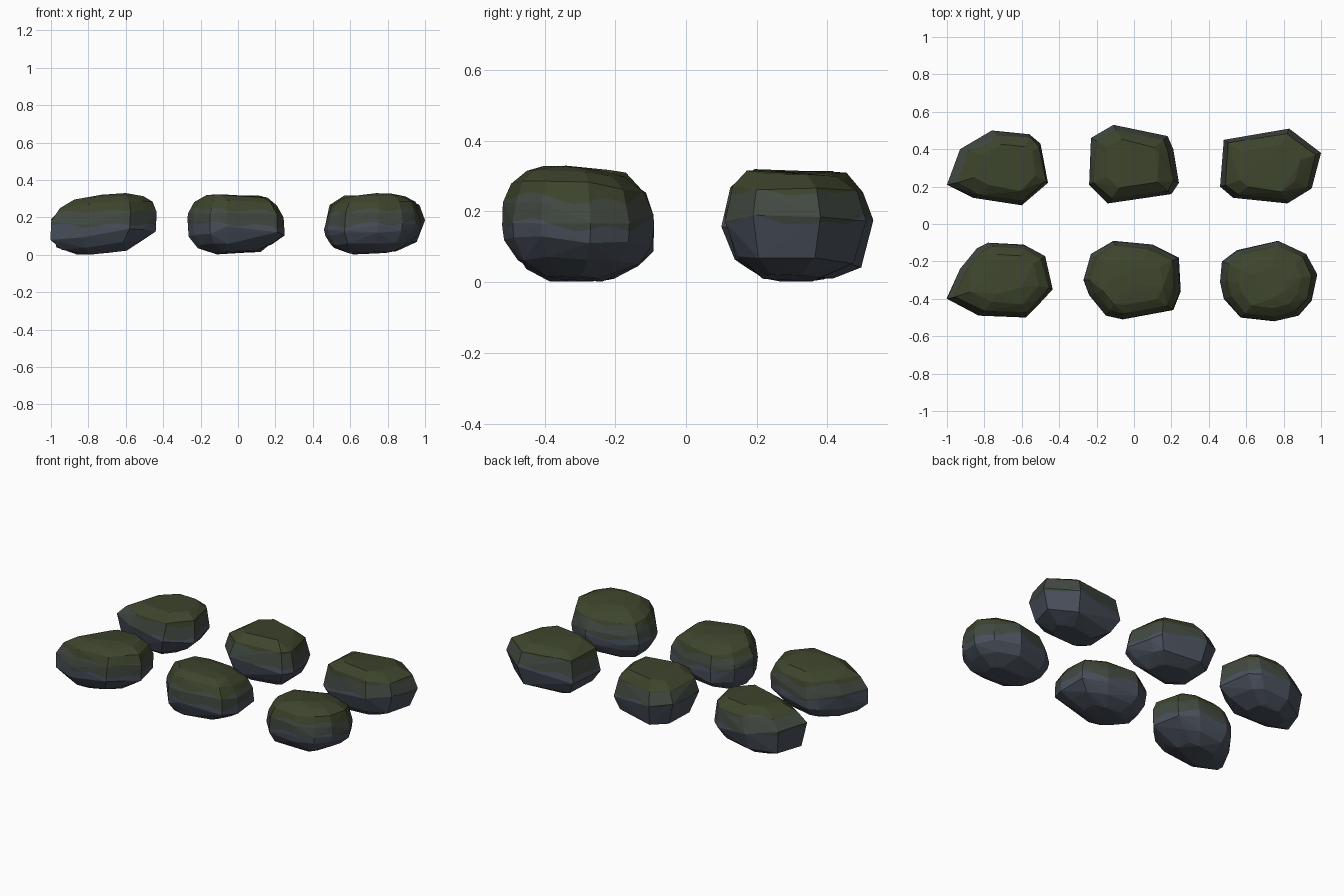
import bpy, bmesh, math, random
from mathutils import Vector

cube = bpy.data.objects.get("Cube")
if cube:
    bpy.data.objects.remove(cube, do_unlink=True)


def make_material(name, colour):
    mat = bpy.data.materials.new(name)
    mat.use_nodes = True
    mat.diffuse_color = (*colour, 1)
    bsdf = mat.node_tree.nodes["Principled BSDF"]
    bsdf.inputs["Base Color"].default_value = (*colour, 1)
    bsdf.inputs["Roughness"].default_value = 0.9
    return mat


materials = [
    make_material("slate_grey", (.067, .080, .105)),
    make_material("grey_green", (.054, .066, .054)),
    make_material("moss_green", (.046, .058, .025)),
]

# Ring profiles: scale of the outline, height
worn_rings = [(.45, .015), (.8, .055), (.96, .11), (1, .15), (.97, .21), (.87, .27),
              (.65, .306), (.4, .316)]
rough_rings = [(.45, .012), (.82, .06), (1, .16), (.88, .265), (.62, .308)]
MIDDLE = .15


def band_wave(co):
    """Uneven lower edge of the moss."""
    return .012 * math.sin(23 * co.x + 9 * co.y) + .01 * math.sin(31 * co.y - 14 * co.x)


def slice_mesh(bm, point, normal):
    geom = bm.verts[:] + bm.edges[:] + bm.faces[:]
    bmesh.ops.bisect_plane(bm, geom=geom, dist=1e-5, plane_co=point, plane_no=normal)


def make_rock(name, outline, rings, lean, tilts, jitter, bands, seed):
    """tilts: slopes (x, y) of the underside, the widest ring and the top."""
    rng = random.Random(seed)
    centre = sum((Vector((x, y, 0)) for x, y in outline), Vector()) / len(outline)
    bm = bmesh.new()
    # Stack of leaning, tilted, slightly irregular rings wrapped in a hull
    for scale, z in rings:
        widest = scale == 1
        shift = Vector((0 if widest else lean * (z / MIDDLE - 1), 0, 0))
        slope_x, slope_y = tilts[1 if widest else 2 * (z > MIDDLE)]
        for x, y in outline:
            rim = Vector((x, y, 0)) - centre
            s = scale if widest else min(scale + rng.uniform(-jitter, jitter), .99)
            dz = rng.uniform(-.25, .25) * jitter + slope_x * rim.x * s + slope_y * rim.y * s
            bm.verts.new(centre + rim * s + shift + Vector((0, 0, max(z + dz, .002))))
    hull = bmesh.ops.convex_hull(bm, input=bm.verts[:])
    unused = {g for g in hull["geom_interior"] + hull["geom_unused"]
              if isinstance(g, bmesh.types.BMVert)}
    bmesh.ops.delete(bm, geom=list(unused), context="VERTS")
    # Vertical slices give the colour bands points to bend at
    for i in range(-5, 6):
        for axis in (Vector((1, 0, 0)), Vector((0, 1, 0))):
            slice_mesh(bm, centre + axis * i * .06, axis)
    # Cut the wavy colour bands
    for v in bm.verts:
        v.co.z += band_wave(v.co)
    for height in bands:
        slice_mesh(bm, (0, 0, height), (0, 0, 1))
    for f in bm.faces:
        z = f.calc_center_median().z
        f.material_index = sum(z > height for height in bands)
    for v in bm.verts:
        v.co.z -= band_wave(v.co)
    bmesh.ops.recalc_face_normals(bm, faces=bm.faces[:])
    mesh = bpy.data.meshes.new(name)
    bm.to_mesh(mesh)
    bm.free()
    for mat in materials:
        mesh.materials.append(mat)
    rock = bpy.data.objects.new(name, mesh)
    bpy.context.collection.objects.link(rock)


# Front row: worn, many-sided rocks
make_rock("front_right_rock",
          [(-1, -.4), (-.93, -.24), (-.84, -.13), (-.78, -.1), (-.59, -.11), (-.48, -.17),
           (-.44, -.35), (-.5, -.42), (-.58, -.5), (-.83, -.49)],
          worn_rings, .02, [(.12, 0), (-.1, 0), (.07, -.05)], .03, (.16, .235), 1)
make_rock("front_middle_rock",
          [(-.27, -.3), (-.23, -.16), (-.11, -.09), (.1, -.11), (.24, -.18), (.25, -.36),
           (.21, -.46), (-.06, -.51), (-.15, -.49), (-.24, -.38)],
          worn_rings, 0, [(.07, -.06), (-.15, 0), (-.03, -.08)], .03, (.16, .235), 2)
make_rock("front_left_rock",
          [(.46, -.31), (.47, -.2), (.55, -.14), (.77, -.09), (.92, -.16), (.98, -.27),
           (.95, -.41), (.88, -.49), (.75, -.52), (.57, -.5), (.48, -.4)],
          worn_rings, .01, [(.03, -.06), (.08, 0), (.04, -.08)], .03, (.16, .235), 3)

# Back row: rough, few-sided rocks
make_rock("back_right_rock",
          [(-1, .21), (-.93, .4), (-.76, .5), (-.56, .48), (-.5, .43), (-.46, .22),
           (-.6, .1), (-.86, .14)],
          rough_rings, .03, [(.1, 0), (-.08, 0), (.06, 0)], .03, (.17, .25), 4)
make_rock("back_middle_rock",
          [(-.24, .21), (-.23, .46), (-.11, .53), (.18, .47), (.21, .4), (.24, .22),
           (.2, .16), (-.14, .11)],
          rough_rings, 0, [(.06, -.04), (-.12, 0), (-.03, -.04)], .03, (.17, .25), 5)
make_rock("back_left_rock",
          [(.46, .2), (.48, .45), (.83, .51), (1, .38), (.95, .19), (.82, .11), (.53, .14)],
          rough_rings, 0, [(.04, -.04), (.1, 0), (0, -.04)], .03, (.17, .25), 6)
